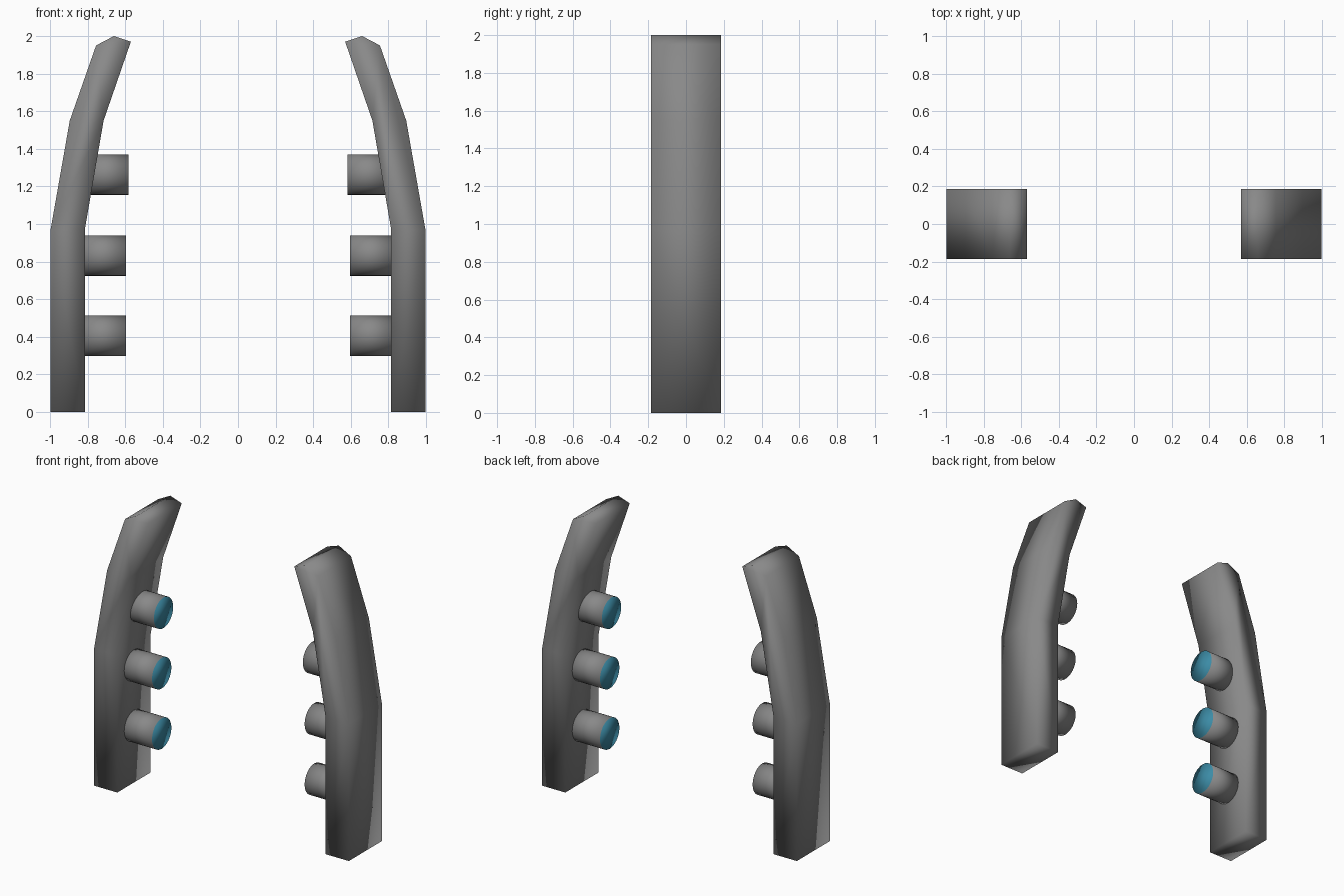
import bpy, bmesh, math
from mathutils import Matrix

if "Cube" in bpy.data.objects:
    bpy.data.objects.remove(bpy.data.objects["Cube"])


def material(name, rgb):
    m = bpy.data.materials.new(name)
    m.diffuse_color = (*rgb, 1)
    m.use_nodes = True
    m.node_tree.nodes["Principled BSDF"].inputs["Base Color"].default_value = m.diffuse_color
    return m


GREY = material("mid grey", (0.25, 0.25, 0.25))
TEAL = material("teal", (0.045, 0.26, 0.38))
HALF_DEPTH = 0.185


def finish(name, bm, mats):
    bmesh.ops.recalc_face_normals(bm, faces=bm.faces[:])
    for f in bm.faces:
        f.smooth = True
    mesh = bpy.data.meshes.new(name)
    bm.to_mesh(mesh)
    bm.free()
    for m in mats:
        mesh.materials.append(m)
    ob = bpy.data.objects.new(name, mesh)
    bpy.context.collection.objects.link(ob)
    # Left and right sides are mirror images
    mod = ob.modifiers.new("mirror", "MIRROR")
    mod.use_axis[0] = True
    mod.use_mirror_merge = False
    return ob


# Curved pillar: side profile swept through the depth
profile = [(-0.997, 0), (-0.815, 0), (-0.815, 0.97), (-0.715, 1.55), (-0.57, 1.97),
           (-0.66, 2.0), (-0.755, 1.95), (-0.895, 1.55), (-0.997, 0.97)]
bm = bmesh.new()
front = bm.faces.new([bm.verts.new((x, -HALF_DEPTH, z)) for x, z in profile])
ext = bmesh.ops.extrude_face_region(bm, geom=[front], use_keep_orig=True)
moved = [g for g in ext["geom"] if isinstance(g, bmesh.types.BMVert)]
bmesh.ops.translate(bm, verts=moved, vec=(0, 2 * HALF_DEPTH, 0))
finish("curved_pillar", bm, [GREY])

# Round pegs on the inner side, each with a teal end
pegs = [("lower_peg", 0.405, -0.83, -0.597), ("middle_peg", 0.832, -0.83, -0.597),
        ("upper_peg", 1.263, -0.81, -0.583)]
for name, z, x0, x1 in pegs:
    bm = bmesh.new()
    place = Matrix.Translation(((x0 + x1) / 2, 0, z)) @ Matrix.Rotation(math.pi / 2, 4, 'Y')
    bmesh.ops.create_cone(bm, cap_ends=True, segments=32, radius1=0.108,
                          radius2=0.108, depth=x1 - x0, matrix=place)
    bmesh.ops.recalc_face_normals(bm, faces=bm.faces[:])
    for f in bm.faces:
        f.material_index = 1 if f.normal.x > 0.9 else 0
    finish(name, bm, [GREY, TEAL])
